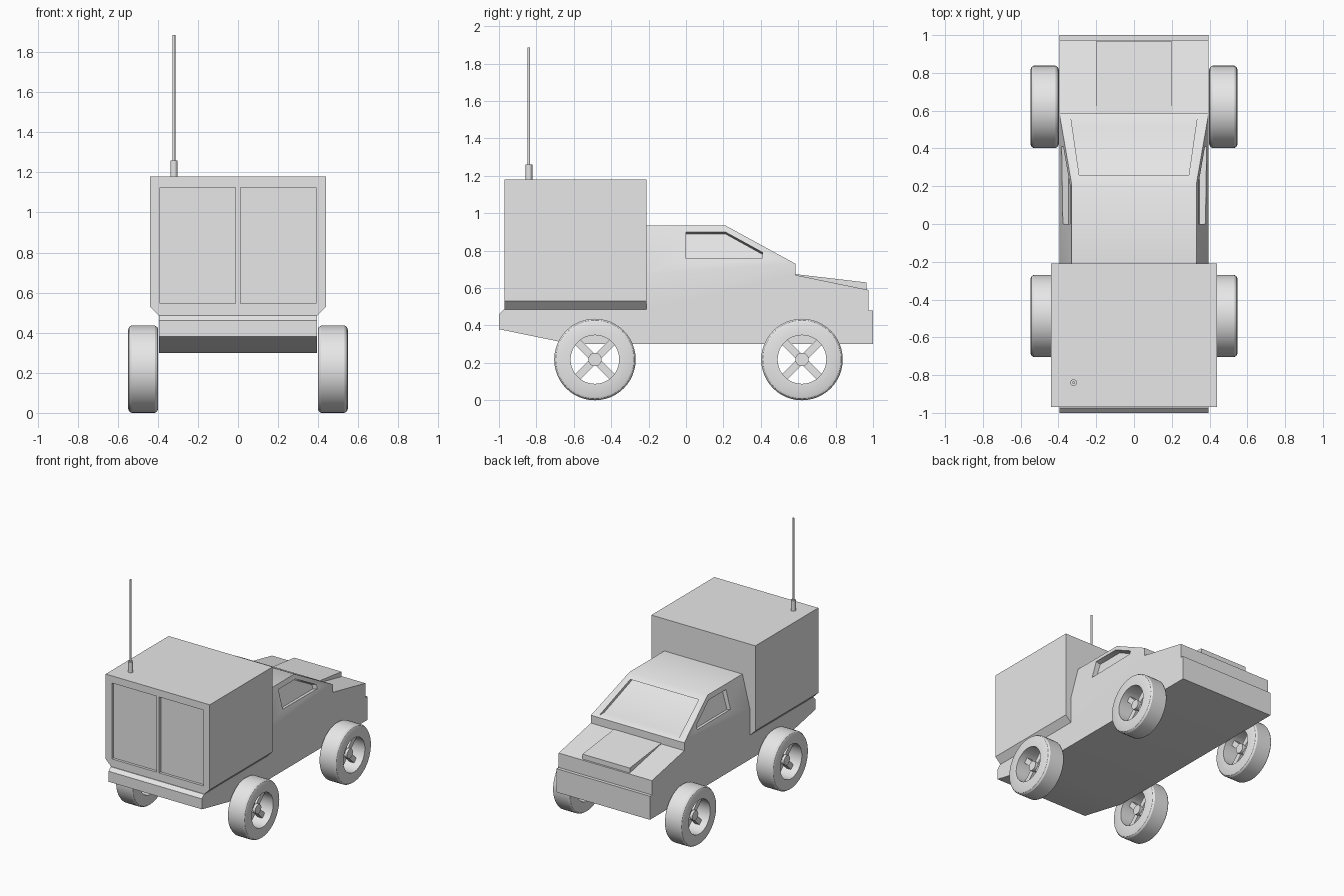
import bpy, bmesh, math
from mathutils import Vector, Matrix

if "Cube" in bpy.data.objects:
    bpy.data.objects.remove(bpy.data.objects["Cube"])

grey = bpy.data.materials.new("plain grey")
grey.use_nodes = True
grey.diffuse_color = (0.8, 0.8, 0.8, 1)
grey.node_tree.nodes["Principled BSDF"].inputs["Base Color"].default_value = (0.8, 0.8, 0.8, 1)


def add_object(name, bm):
    bmesh.ops.recalc_face_normals(bm, faces=bm.faces)
    mesh = bpy.data.meshes.new(name)
    bm.to_mesh(mesh)
    bm.free()
    mesh.materials.append(grey)
    obj = bpy.data.objects.new(name, mesh)
    bpy.context.collection.objects.link(obj)
    return obj


def activate(obj):
    bpy.ops.object.select_all(action='DESELECT')
    obj.select_set(True)
    bpy.context.view_layer.objects.active = obj


def smooth(obj):
    activate(obj)
    bpy.ops.object.shade_smooth_by_angle(angle=math.radians(30))


def prism(points, offset):
    """Closed solid swept from a flat outline along an offset."""
    bm = bmesh.new()
    a = [bm.verts.new(p) for p in points]
    b = [bm.verts.new(Vector(p) + Vector(offset)) for p in points]
    bm.faces.new(a)
    bm.faces.new(b)
    for i in range(len(a)):
        j = (i + 1) % len(a)
        bm.faces.new((a[i], a[j], b[j], b[i]))
    return bm


def recess(target, points, direction):
    """Sink an outline lying on the target's surface along a direction."""
    d = Vector(direction)
    cutter = add_object("cutter", prism([Vector(p) - d for p in points], d * 2))
    cutter.hide_render = True
    mod = target.modifiers.new("recess", 'BOOLEAN')
    mod.operation = 'DIFFERENCE'
    mod.solver = 'EXACT'
    mod.object = cutter
    activate(target)
    bpy.ops.object.modifier_apply(modifier=mod.name)
    bpy.data.objects.remove(cutter)


def lathe(outline, steps):
    """Turn (x, radius) points around the x axis."""
    bm = bmesh.new()
    verts = [bm.verts.new((x, 0, r)) for x, r in outline]
    edges = [bm.edges.new((v, verts[(i + 1) % len(verts)])) for i, v in enumerate(verts)]
    bmesh.ops.spin(bm, geom=verts + edges, cent=(0, 0, 0), axis=(1, 0, 0),
                   angle=math.tau, steps=steps, use_merge=True)
    bmesh.ops.remove_doubles(bm, verts=bm.verts, dist=0.0001)
    return bm


# Body: side profile swept across, then the cab pulled up from its shoulder
HALF, ROOF_HALF, ROOF = 0.395, 0.33, 0.935
profile = [(-0.61, 0.30), (1, 0.30), (1, 0.48), (0.975, 0.48), (0.975, 0.59),
           (0.585, 0.67), (0.585, 0.73), (-0.22, 0.68), (-0.22, 0.485),
           (-0.975, 0.485), (-1, 0.46), (-1, 0.38)]
bm = prism([(-HALF, y, z) for y, z in profile], (2 * HALF, 0, 0))
shoulder = max((f for f in bm.faces if len(f.verts) == 4),
               key=lambda f: f.calc_center_median().z)
roof = bmesh.ops.extrude_discrete_faces(bm, faces=[shoulder])["faces"][0]
for v in roof.verts:
    v.co = (math.copysign(ROOF_HALF, v.co.x), 0.21 if v.co.y > 0 else -0.22, ROOF)
body = add_object("body", bm)

# Windscreen recess
slope = (ROOF - 0.73) / (0.585 - 0.21)
screen = [(-0.335, 0.57), (0.335, 0.57), (0.29, 0.26), (-0.29, 0.26)]
recess(body, [(x, y, 0.73 + (0.585 - y) * slope) for x, y in screen], (0, -0.06, 0))

# Side window recesses
lean = (HALF - ROOF_HALF) / 0.22
window = [(0, 0.76), (0.41, 0.76), (0.41, 0.79), (0.21, 0.90), (0, 0.90)]
for s in (-1, 1):
    recess(body, [(s * (ROOF_HALF + lean * (ROOF - z)), y, z) for y, z in window],
           (-s * 0.035, 0, -0.035 * lean))
smooth(body)

# Raised bonnet panel
bonnet = [(0.58, 0.60), (0.58, 0.675), (0.965, 0.63), (0.965, 0.55)]
add_object("bonnet_panel", prism([(-0.2, y, z) for y, z in bonnet], (0.4, 0, 0)))

# Cargo box with bevelled lower edges and two sunken rear doors
half_box = [(0.395, 0.485), (0.44, 0.53), (0.44, 1.18)]
outline = half_box + [(-x, z) for x, z in reversed(half_box)]
box = add_object("cargo_box", prism([(x, -0.97, z) for x, z in outline], (0, 0.76, 0)))
for s in (-1, 1):
    recess(box, [(s * x, -0.97, z) for x, z in
                 ((0.012, 0.545), (0.388, 0.545), (0.388, 1.125), (0.012, 1.125))],
           (0, 0.02, 0))

# Aerial on the box roof
for name, radius, low, high in (("aerial_base", 0.018, 1.17, 1.26),
                                ("aerial_rod", 0.007, 1.25, 1.885)):
    bm = bmesh.new()
    bmesh.ops.create_cone(bm, cap_ends=True, segments=16, radius1=radius, radius2=radius,
                          depth=high - low,
                          matrix=Matrix.Translation((-0.32, -0.84, (low + high) / 2)))
    smooth(add_object(name, bm))

# Wheels: tyre ring, hub and four diagonal spokes
RADIUS = 0.218
half_tyre = [(0.075, 0.13), (0.075, 0.198), (0.070, 0.21), (0.058, RADIUS)]
tyre = half_tyre + [(-x, r) for x, r in reversed(half_tyre)]
for end, y in (("front", -0.487), ("back", 0.62)):
    for side, s in (("left", 1), ("right", -1)):
        place = Matrix.Translation((s * 0.473, y, RADIUS))
        tag = f"{'rear' if y < 0 else 'nose'}_{side}"

        bm = lathe(tyre, 48)
        bm.transform(place)
        smooth(add_object("tyre_" + tag, bm))

        bm = bmesh.new()
        turn = Matrix.Rotation(math.pi / 2, 4, 'Y')
        bmesh.ops.create_cone(bm, cap_ends=True, segments=24, radius1=0.036,
                              radius2=0.036, depth=0.08, matrix=place @ turn)
        smooth(add_object("hub_" + tag, bm))

        bm = bmesh.new()
        for k in (1, 3):
            bmesh.ops.create_cube(bm, size=1, matrix=place
                                  @ Matrix.Rotation(k * math.pi / 4, 4, 'X')
                                  @ Matrix.Diagonal((0.04, 0.04, 0.27, 1)))
        add_object("spokes_" + tag, bm)
